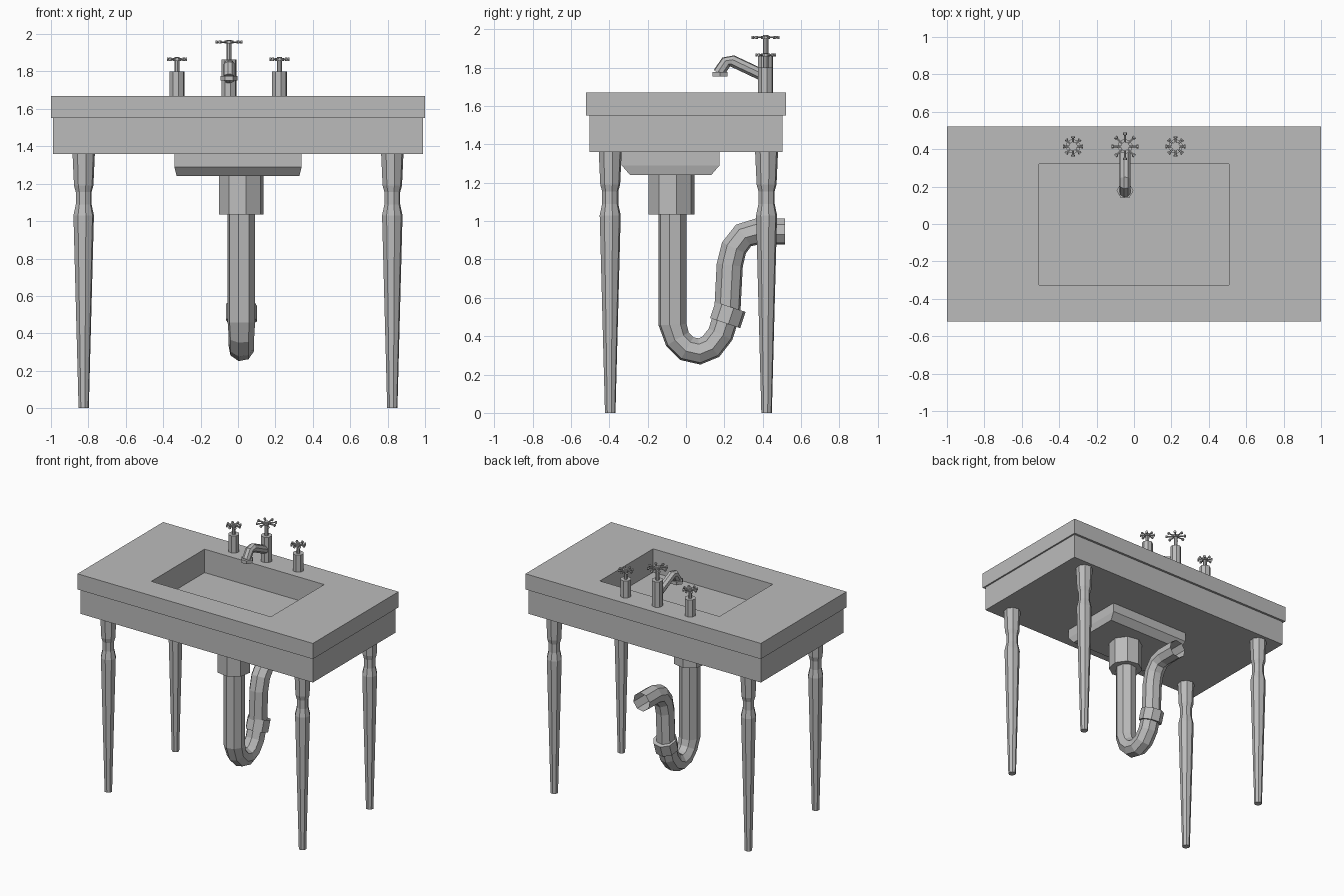
import bpy, bmesh
from math import cos, sin, pi, radians
from mathutils import Vector, Matrix

if "Cube" in bpy.data.objects:
    bpy.data.objects.remove(bpy.data.objects["Cube"])

grey = bpy.data.materials.new("stone_grey")
grey.use_nodes = True
GREY = (0.5, 0.5, 0.5, 1)
grey.diffuse_color = GREY
grey.node_tree.nodes["Principled BSDF"].inputs["Base Color"].default_value = GREY


def finish(name, bm):
    bmesh.ops.recalc_face_normals(bm, faces=bm.faces)
    mesh = bpy.data.meshes.new(name)
    bm.to_mesh(mesh)
    bm.free()
    mesh.materials.append(grey)
    obj = bpy.data.objects.new(name, mesh)
    bpy.context.collection.objects.link(obj)
    return obj


def box(bm, x, y, z):
    """Box from (min, max) pairs."""
    size = [b - a for a, b in (x, y, z)]
    mid = [(a + b) / 2 for a, b in (x, y, z)]
    m = Matrix.Translation(mid) @ Matrix.Diagonal((*size, 1))
    return bmesh.ops.create_cube(bm, size=1, matrix=m)["verts"]


def face_at(bm, z):
    return next(f for f in bm.faces if all(abs(v.co.z - z) < 1e-4 for v in f.verts))


def tube(bm, path, radii, sides=8, turn=0.0, caps=True):
    """Sweep a polygon along a path, mitred at the bends."""
    pts = [Vector(p) for p in path]
    rings = []
    for i, p in enumerate(pts):
        d = (pts[min(i + 1, len(pts) - 1)] - pts[max(i - 1, 0)]).normalized()
        side = Vector((1, 0, 0)) if abs(d.x) < 0.5 else Vector((0, 1, 0))
        side = (side - d * side.dot(d)).normalized()
        up = d.cross(side)
        r = radii[i] if isinstance(radii, (list, tuple)) else radii
        rings.append([bm.verts.new(p + r * (cos(a) * side + sin(a) * up))
                      for a in (turn + 2 * pi * k / sides for k in range(sides))])
    for a, b in zip(rings, rings[1:]):
        for k in range(sides):
            j = (k + 1) % sides
            bm.faces.new((a[k], a[j], b[j], b[k]))
    if caps:
        bm.faces.new(rings[0])
        bm.faces.new(rings[-1])


def post(bm, x, y, rows, sides=8, turn=radians(12)):
    """Upright turned part; rows are (z, radius)."""
    tube(bm, [(x, y, z) for z, r in rows], [r for z, r in rows], sides, turn)


# Countertop with the sunken bowl
bm = bmesh.new()
box(bm, (-1, 1), (-0.52, 0.52), (1.55, 1.67))
bmesh.ops.delete(bm, geom=[face_at(bm, 1.55)], context="FACES_ONLY")
bowl = face_at(bm, 1.67)
bmesh.ops.inset_individual(bm, faces=[bowl], thickness=0.2)
for v in bowl.verts:
    v.co.x = 0.508 if v.co.x > 0 else -0.508
    v.co.y = 0.32 if v.co.y > 0 else -0.327
floor = bmesh.ops.extrude_discrete_faces(bm, faces=[bowl])["faces"][0]
for v in floor.verts:
    v.co.z = 1.49
# Underside lip between countertop and apron
outer = [v for v in bm.verts if abs(v.co.z - 1.55) < 1e-4]
outer.sort(key=lambda v: (v.co.y > 0, v.co.x if v.co.y < 0 else -v.co.x))
inner = [bm.verts.new((v.co.x * 0.985, v.co.y * 0.96, 1.55)) for v in outer]
for k in range(4):
    j = (k + 1) % 4
    bm.faces.new((outer[k], outer[j], inner[j], inner[k]))
finish("countertop", bm)

# Apron, open on top so the bowl can reach into it
bm = bmesh.new()
box(bm, (-0.988, 0.988), (-0.503, 0.503), (1.36, 1.55))
bmesh.ops.delete(bm, geom=[face_at(bm, 1.55)], context="FACES_ONLY")
finish("apron", bm)

# Underside of the bowl with a sloped lower edge
bm = bmesh.new()
box(bm, (-0.34, 0.34), (-0.335, 0.175), (1.29, 1.36))
base = face_at(bm, 1.29)
lower = bmesh.ops.extrude_discrete_faces(bm, faces=[base])["faces"][0]
for v in lower.verts:
    v.co = (v.co.x * 0.965, -0.08 + (v.co.y + 0.08) * 0.83, 1.24)
finish("bowl_underside", bm)

# Four turned legs
LEG = [(0, 0.028), (1.03, 0.056), (1.09, 0.043), (1.155, 0.043), (1.19, 0.053), (1.36, 0.061)]
for side, x in (("left", 0.825), ("right", -0.825)):
    for end, y in (("front", -0.395), ("back", 0.42)):
        bm = bmesh.new()
        post(bm, x, y, LEG)
        finish(f"{end}_{side}_leg", bm)

# Drain collar, trap pipe and coupling
PX = 0.018
bm = bmesh.new()
post(bm, PX, -0.075, [(1.035, 0.122), (1.24, 0.122)])
finish("drain_collar", bm)

bm = bmesh.new()
TRAP = [(-0.07, 1.06), (-0.07, 0.46), (-0.045, 0.385), (0.005, 0.335), (0.07, 0.32),
        (0.13, 0.345), (0.18, 0.41), (0.215, 0.52), (0.228, 0.77), (0.25, 0.86),
        (0.3, 0.925), (0.37, 0.945), (0.515, 0.945)]
tube(bm, [(PX, y, z) for y, z in TRAP], [0.075] * 2 + [0.07] * 11, 8, radians(12), caps=False)
finish("trap_pipe", bm)

bm = bmesh.new()
tube(bm, [(PX, 0.204, 0.468), (PX, 0.232, 0.552)], 0.085, 8, radians(12))
finish("pipe_coupling", bm)


def tap(name, x, top, stem_top, reach):
    """Tap body, stem and eight-spoked handle."""
    y = 0.415
    bm = bmesh.new()
    post(bm, x, y, [(1.67, 0.04), (top, 0.04)])
    finish(name + "_body", bm)
    bm = bmesh.new()
    post(bm, x, y, [(top, 0.014), (stem_top + 0.012, 0.014)])
    post(bm, x, y, [(stem_top - 0.008, 0.024), (stem_top + 0.008, 0.024)])
    for k in range(8):
        d = Vector((cos(k * pi / 4), sin(k * pi / 4), 0))
        c = Vector((x, y, stem_top))
        tube(bm, [c, c + d * reach * 0.8, c + d * reach * 0.85, c + d * reach],
             [0.005, 0.005, 0.01, 0.01], 6)
    finish(name + "_handle", bm)


tap("left_tap", 0.222, 1.80, 1.865, 0.054)
tap("right_tap", -0.326, 1.80, 1.865, 0.054)
tap("centre_tap", -0.048, 1.865, 1.957, 0.073)

# Spout and nozzle
bm = bmesh.new()
SPOUT = [(0.41, 1.755), (0.24, 1.835), (0.21, 1.83), (0.17, 1.77)]
tube(bm, [(-0.048, y, z) for y, z in SPOUT], 0.031, 8, radians(12))
finish("spout", bm)
bm = bmesh.new()
post(bm, -0.048, 0.178, [(1.752, 0.045), (1.777, 0.045)], sides=6, turn=0)
finish("nozzle", bm)
